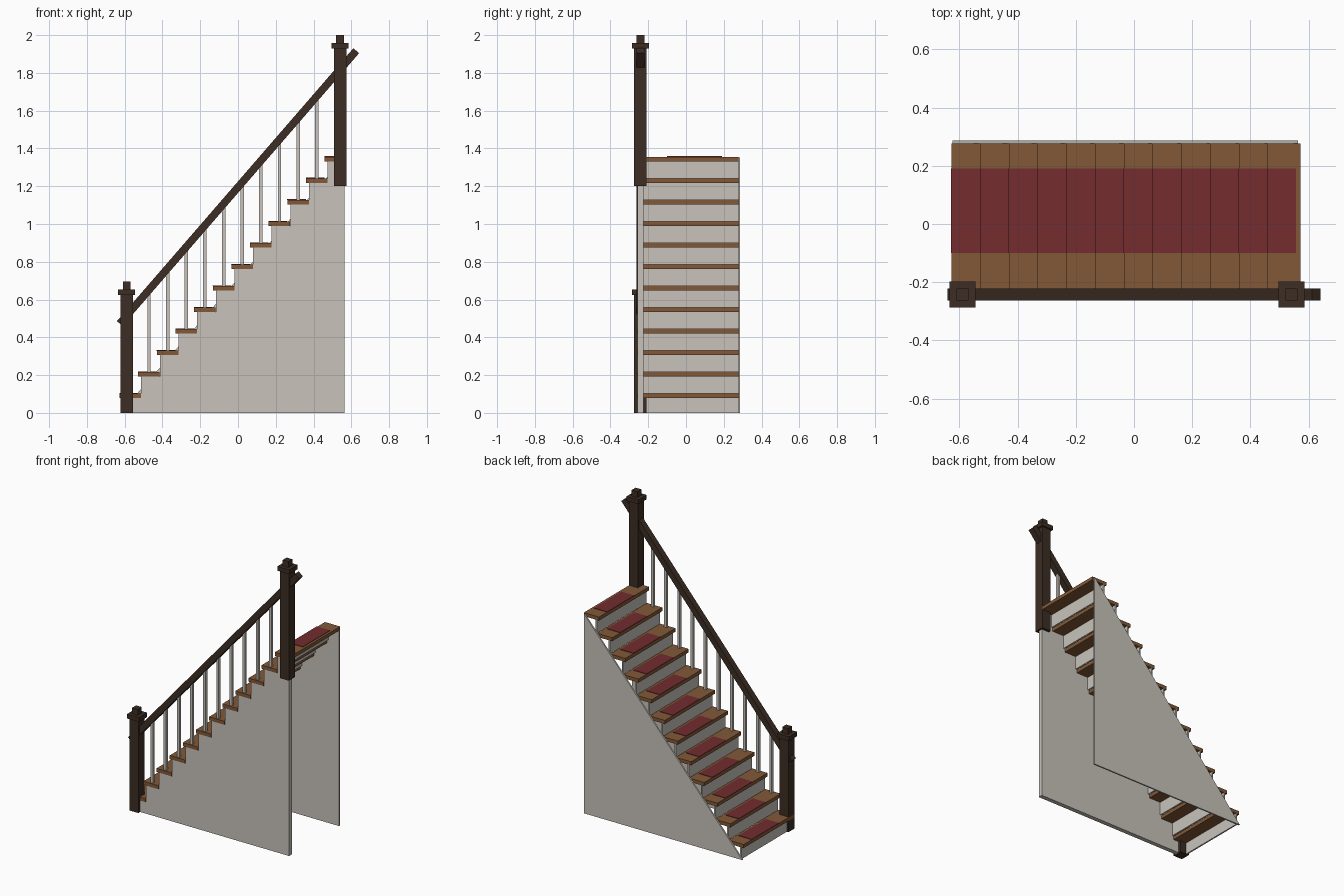
import bpy, bmesh, math

if "Cube" in bpy.data.objects:
    bpy.data.objects.remove(bpy.data.objects["Cube"])


def material(name, rgb):
    # sRGB 0-255 to linear
    m = bpy.data.materials.new(name)
    lin = [((c / 255 + 0.055) / 1.055) ** 2.4 for c in rgb]
    m.diffuse_color = (*lin, 1)
    m.use_nodes = True
    m.node_tree.nodes["Principled BSDF"].inputs["Base Color"].default_value = m.diffuse_color
    return m


GREY = material("pale_grey_paint", (200, 195, 187))
WOOD = material("oak_wood", (130, 89, 55))
RED = material("red_carpet", (115, 44, 47))
DARK = material("dark_wood", (60, 45, 36))


def finish(bm, name, mat):
    bmesh.ops.recalc_face_normals(bm, faces=bm.faces)
    me = bpy.data.meshes.new(name)
    bm.to_mesh(me)
    bm.free()
    me.materials.append(mat)
    ob = bpy.data.objects.new(name, me)
    bpy.context.collection.objects.link(ob)
    return ob


def box(name, x0, x1, y0, y1, z0, z1, mat):
    bm = bmesh.new()
    bmesh.ops.create_cube(bm, size=1)
    for v in bm.verts:
        v.co = ((x0 + x1) / 2 + v.co.x * (x1 - x0),
                (y0 + y1) / 2 + v.co.y * (y1 - y0),
                (z0 + z1) / 2 + v.co.z * (z1 - z0))
    return finish(bm, name, mat)


def plate(name, profile, y0, y1, mat):
    # xz profile extruded along y
    bm = bmesh.new()
    face = bm.faces.new([bm.verts.new((x, y0, z)) for x, z in profile])
    ext = bmesh.ops.extrude_face_region(bm, geom=[face])["geom"]
    for v in ext:
        if isinstance(v, bmesh.types.BMVert):
            v.co.y = y1
    return finish(bm, name, mat)


STEPS = 12
RUN, RISE = 0.0987, 0.1139
NOSE0, TOP0 = -0.627, 0.103      # first tread nose and top
DEPTH, THICK, LIP = 0.114, 0.024, 0.016
Y_FRONT, Y_BACK = -0.260, 0.277
END = 0.563
RAIL_Y = -0.242

# treads, carpet pieces and risers
for i in range(STEPS):
    x, z = NOSE0 + i * RUN, TOP0 + i * RISE
    box(f"tread_{i+1}", x, x + DEPTH, Y_FRONT, Y_BACK, z - THICK, z, WOOD)
    box(f"carpet_{i+1}", x - 0.001, x + DEPTH - LIP, -0.10, 0.191, z - 0.002, z + 0.003, RED)
    base = 0 if i == 0 else z - RISE
    box(f"riser_{i+1}", x + LIP, x + LIP + 0.01, -0.226, Y_BACK, base, z - THICK, GREY)

# stepped panel under the rail side
pts = [(END, 0), (NOSE0 + LIP, 0)]
for i in range(STEPS):
    z = TOP0 + i * RISE - THICK
    right = END if i == STEPS - 1 else NOSE0 + (i + 1) * RUN + LIP
    pts += [(NOSE0 + i * RUN + LIP, z), (right, z)]
plate("front_panel", pts, -0.256, -0.226, GREY)

# triangular panel on the far side
plate("back_panel", [(-0.624, 0), (END, 0), (END, 1.352)], Y_BACK, 0.287, GREY)

# newel posts with cap and finial
for name, cx, z0, top in (("lower_newel", -0.589, 0, 0.695), ("upper_newel", 0.541, 1.2, 2.0)):
    for part, h, a, b in (("post", 0.034, z0, top - 0.065),
                          ("cap", 0.045, top - 0.070, top - 0.041),
                          ("finial", 0.021, top - 0.041, top)):
        box(f"{name}_{part}", cx - h, cx + h, RAIL_Y - h, RAIL_Y + h, a, b, DARK)

# sloping handrail
SLOPE = RISE / RUN
MID = 1.195
ang = math.atan(SLOPE)
dx, dz = 0.020 * math.sin(ang), 0.020 * math.cos(ang)
ends = [(s * 0.626, MID + s * 0.626 * SLOPE) for s in (-1, 1)]
(ax, az), (bx, bz) = ends
plate("handrail", [(ax - dx, az + dz), (ax + dx, az - dz), (bx + dx, bz - dz), (bx - dx, bz + dz)],
      RAIL_Y - 0.021, RAIL_Y + 0.021, DARK)

# balusters
for i in range(1, STEPS - 1):
    x = NOSE0 + i * RUN + DEPTH / 2
    z = TOP0 + i * RISE
    box(f"baluster_{i}", x - 0.009, x + 0.009, RAIL_Y - 0.009, RAIL_Y + 0.009,
        z, MID + x * SLOPE - 0.008, GREY)
